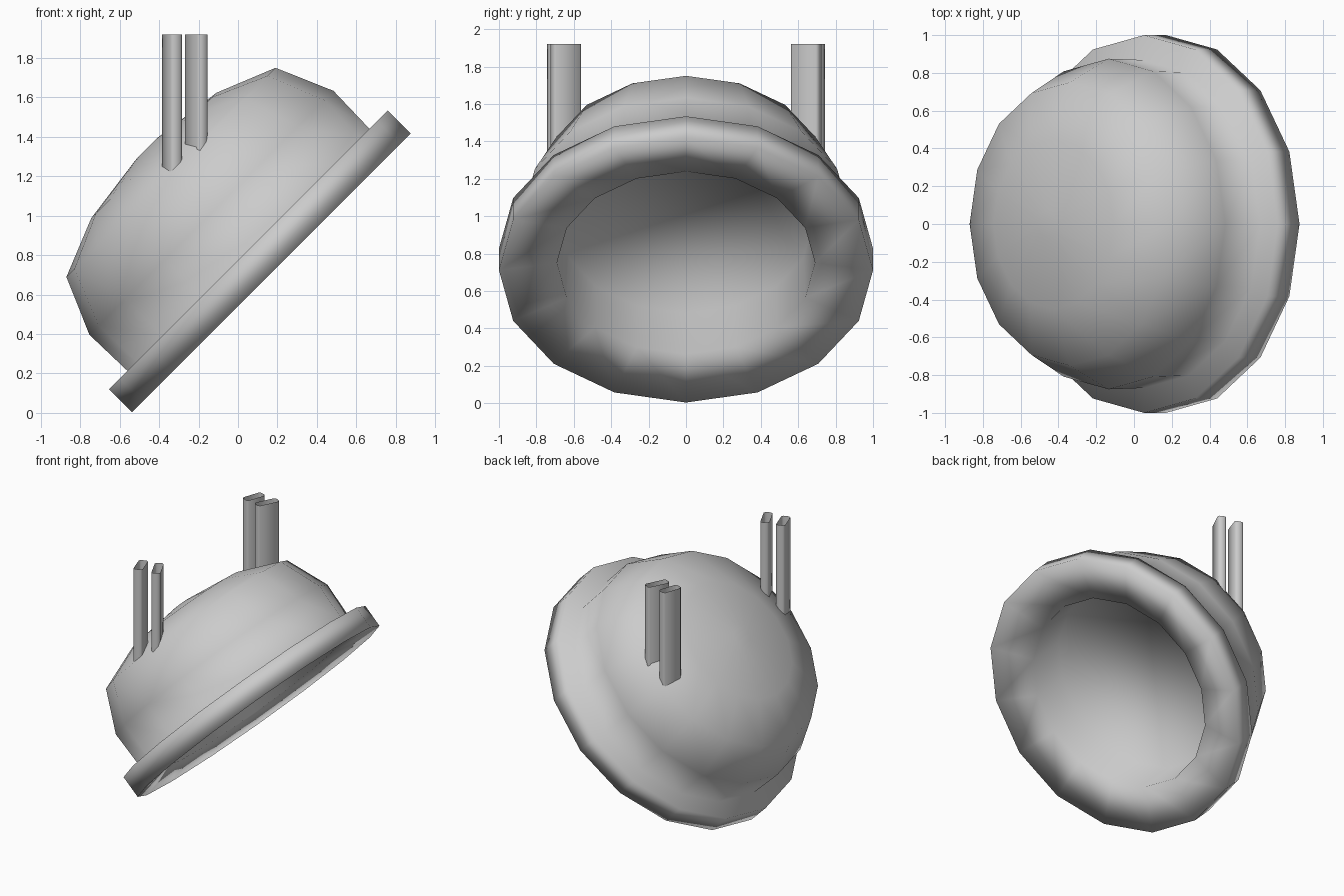
import bpy, bmesh
from math import sin, cos, pi, radians, sqrt
from mathutils import Vector

if "Cube" in bpy.data.objects:
    bpy.data.objects.remove(bpy.data.objects["Cube"])

SIDES = 16
CENTRE = Vector((0.165, 0, 0.715))            # middle of the open mouth
BACK = Vector((-1, 0, 1)) / sqrt(2)           # axis from mouth to crown
UP = Vector((1, 0, 1)) / sqrt(2)
SIDE = Vector((0, 1, 0))


def finish(name, bm):
    bmesh.ops.recalc_face_normals(bm, faces=bm.faces)
    me = bpy.data.meshes.new(name)
    bm.to_mesh(me)
    bm.free()
    for p in me.polygons:
        p.use_smooth = True
    ob = bpy.data.objects.new(name, me)
    bpy.context.collection.objects.link(ob)
    return ob


def lathe(name, profile):
    """Revolve (radius, depth) points about the tilted axis, flat cap at both ends."""
    bm = bmesh.new()
    rings = [[bm.verts.new(CENTRE + BACK * s
                           + UP * r * cos(2 * pi * i / SIDES)
                           + SIDE * r * sin(2 * pi * i / SIDES)) for i in range(SIDES)]
             for r, s in profile]
    for a, b in zip(rings, rings[1:]):
        for i in range(SIDES):
            j = (i + 1) % SIDES
            bm.faces.new((a[i], a[j], b[j], b[i]))
    bm.faces.new(rings[0])
    bm.faces.new(rings[-1])
    return finish(name, bm)


# Dome with brim: crown, brim, inner lip, shallow recess with a flat floor
lathe("dome_with_brim", [
    (0.07, 0.887), (0.45, 0.836), (0.75, 0.714), (0.875, 0.424), (0.868, 0.156),
    (1.0, 0.158), (1.0, -0.006), (0.69, 0.05), (0.68, 0.35)])


def strap(name, x, y, length, width, angle, z0, z1, side, c=0.012):
    """Open tube with chamfered corners, rotated about z and mirrored by side."""
    bm = bmesh.new()
    t = radians(angle)
    along = Vector((sin(t), cos(t) * side, 0))
    across = Vector((cos(t), -sin(t) * side, 0))
    mid = Vector((x, y * side, 0))
    l, w = length / 2, width / 2
    outline = [(l, w - c), (l, c - w), (l - c, -w), (c - l, -w),
               (-l, c - w), (-l, w - c), (c - l, w), (l - c, w)]
    loops = [[bm.verts.new(mid + along * a + across * b + Vector((0, 0, z)))
              for a, b in outline] for z in (z0, z1)]
    for i in range(8):
        j = (i + 1) % 8
        bm.faces.new((loops[0][i], loops[0][j], loops[1][j], loops[1][i]))
    return finish(name, bm)


# Two upright straps on each side
for label, side in (("front", -1), ("back", 1)):
    strap(label + "_outer_strap", -0.335, 0.665, 0.15, 0.063, 19, 1.16, 1.92, side)
    strap(label + "_inner_strap", -0.212, 0.643, 0.165, 0.06, 26, 1.24, 1.92, side)
